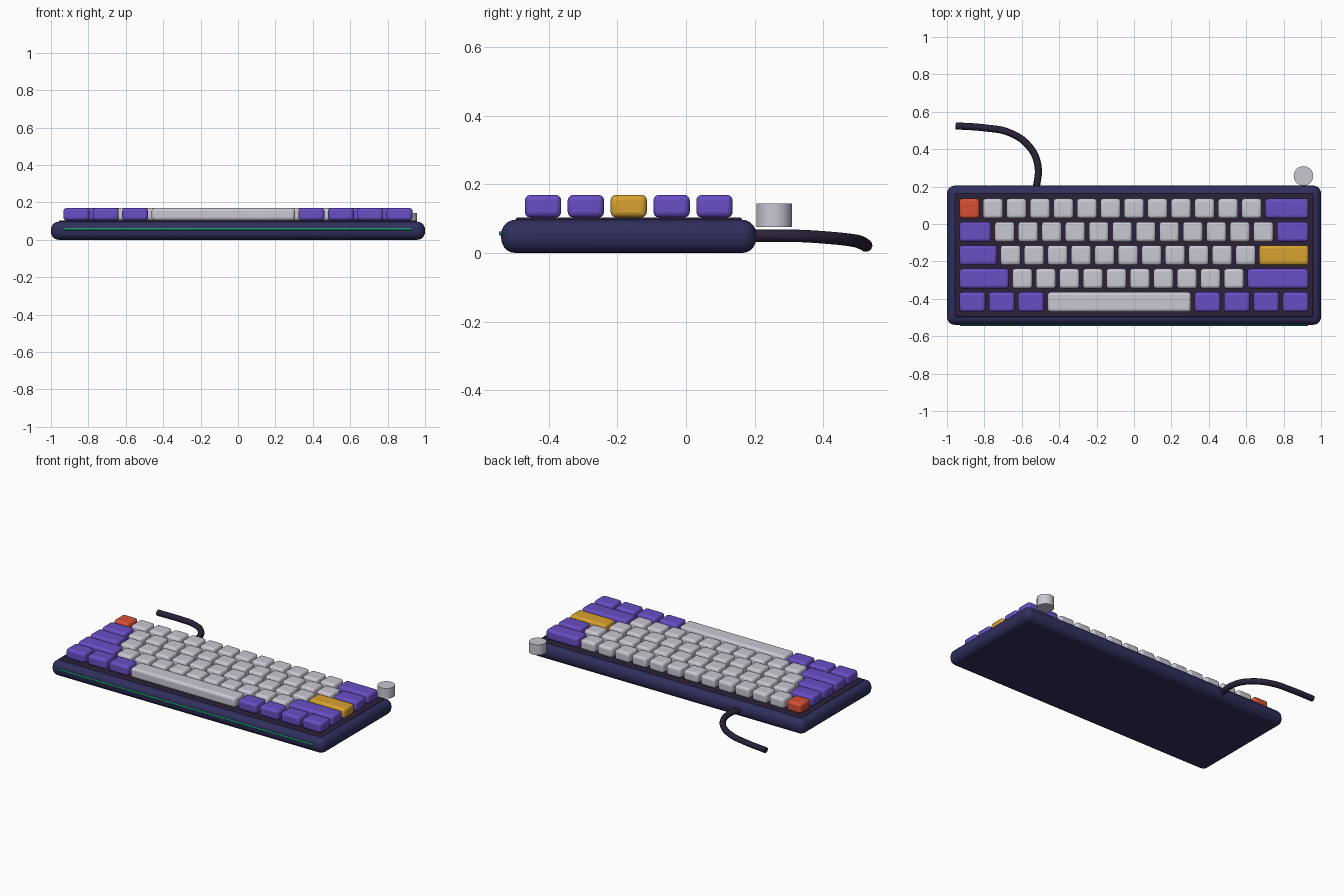
import bpy
import math

cube = bpy.data.objects.get("Cube")
if cube:
    bpy.data.objects.remove(cube, do_unlink=True)


def material(name, rgb):
    mat = bpy.data.materials.new(name)
    mat.use_nodes = True
    mat.diffuse_color = (*rgb, 1)
    mat.node_tree.nodes["Principled BSDF"].inputs["Base Color"].default_value = (*rgb, 1)
    return mat


NAVY = material("navy", (0.028, 0.028, 0.11))
PLUM = material("dark plum", (0.025, 0.015, 0.042))
PURPLE = material("purple", (0.14, 0.075, 0.55))
PALE = material("pale grey", (0.59, 0.57, 0.65))
AMBER = material("amber", (0.68, 0.36, 0.03))
RED = material("red", (0.68, 0.08, 0.035))
GREEN = material("teal green", (0.014, 0.28, 0.16))


def smooth(obj, degrees=40):
    bpy.ops.object.select_all(action='DESELECT')
    obj.select_set(True)
    bpy.context.view_layer.objects.active = obj
    bpy.ops.object.shade_smooth_by_angle(angle=math.radians(degrees))


def rounded_box(name, center, size, radius, mat, segments=3):
    bpy.ops.mesh.primitive_cube_add(size=1, location=center)
    obj = bpy.context.object
    obj.name = name
    obj.scale = size
    bpy.ops.object.transform_apply(location=False, rotation=False, scale=True)
    bevel = obj.modifiers.new("Rounded edges", 'BEVEL')
    bevel.width = radius
    bevel.segments = segments
    obj.data.materials.append(mat)
    smooth(obj, 60)
    return obj


# Case, key plate and front light strip
MID_Y = -0.167
rounded_box("case", (0, MID_Y, 0.0485), (2, 0.744, 0.097), 0.042, NAVY, 5)
rounded_box("key_plate", (0, MID_Y, 0.091), (1.914, 0.66, 0.025), 0.006, PLUM, 2)
rounded_box("light_strip", (0, -0.538, 0.057), (1.86, 0.016, 0.012), 0.004, GREEN, 2)

# Keys: each row lists (width in units, repeat count, colour), from the back
UNIT, PITCH, GAP = 0.1257, 0.125, 0.019
ROWS = [
    [(1, 1, RED), (1, 12, PALE), (2, 1, PURPLE)],
    [(1.5, 1, PURPLE), (1, 12, PALE), (1.5, 1, PURPLE)],
    [(1.75, 1, PURPLE), (1, 11, PALE), (2.25, 1, AMBER)],
    [(2.25, 1, PURPLE), (1, 10, PALE), (2.75, 1, PURPLE)],
    [(1.25, 3, PURPLE), (6.25, 1, PALE), (1.25, 4, PURPLE)],
]
for r, row in enumerate(ROWS):
    cursor = -7.5
    y = MID_Y + (2 - r) * PITCH
    for width, count, mat in row:
        for _ in range(count):
            x = (cursor + width / 2) * UNIT
            name = "space_bar" if width > 6 else f"key_row_{r + 1}"
            rounded_box(name, (x, y, 0.1365), (width * UNIT - GAP, 0.106, 0.066), 0.016, mat)
            cursor += width

# Knob behind the right-hand corner
bpy.ops.mesh.primitive_cylinder_add(vertices=32, radius=0.052, depth=0.068,
                                    location=(0.906, 0.257, 0.11))
knob = bpy.context.object
knob.name = "knob"
knob.data.materials.append(PALE)
smooth(knob)

# Cable leaving the back and curling to the side
path = [(-0.525, 0.17, 0.05), (-0.515, 0.32, 0.05), (-0.565, 0.42, 0.044),
        (-0.67, 0.49, 0.036), (-0.79, 0.513, 0.029), (-0.953, 0.525, 0.022)]
curve = bpy.data.curves.new("cable", 'CURVE')
curve.dimensions = '3D'
curve.bevel_depth = 0.019
curve.bevel_resolution = 3
curve.resolution_u = 8
curve.use_fill_caps = True
spline = curve.splines.new('BEZIER')
spline.bezier_points.add(len(path) - 1)
for point, co in zip(spline.bezier_points, path):
    point.co = co
    point.handle_left_type = point.handle_right_type = 'AUTO'
cable = bpy.data.objects.new("cable", curve)
curve.materials.append(PLUM)
bpy.context.collection.objects.link(cable)
